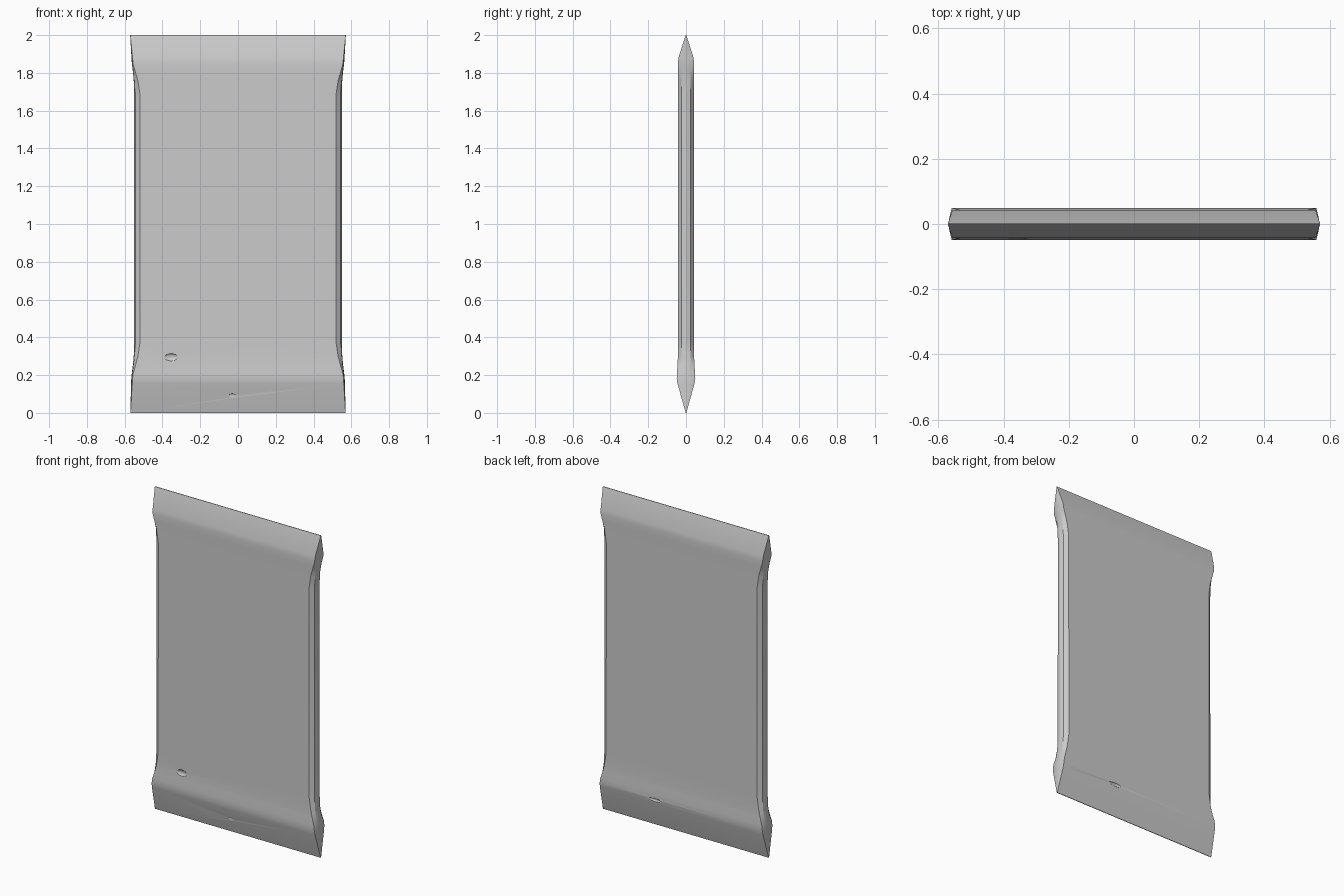
import bpy, bmesh
from mathutils import Matrix

if "Cube" in bpy.data.objects:
    bpy.data.objects.remove(bpy.data.objects["Cube"])

# Lofted sections: height, half width at mid edge, half width at face, half thickness
SECTIONS = [
    (0.00, 0.570, 0.569, 0.002),
    (0.155, 0.566, 0.560, 0.045),
    (0.18, 0.565, 0.559, 0.049),
    (0.21, 0.562, 0.555, 0.0485),
    (0.25, 0.557, 0.543, 0.045),
    (0.30, 0.552, 0.530, 0.043),
    (0.38, 0.550, 0.518, 0.043),
    (1.68, 0.550, 0.518, 0.042),
    (1.76, 0.552, 0.530, 0.042),
    (1.81, 0.557, 0.545, 0.0425),
    (1.85, 0.562, 0.556, 0.043),
    (1.88, 0.564, 0.558, 0.040),
    (2.00, 0.571, 0.570, 0.002),
]


def ring(z, edge, face, thick):
    shoulder = edge - 0.22 * (edge - face)
    quarter = [(edge, 0), (shoulder, 0.58 * thick), (face, thick)]
    half = quarter + [(-x, y) for x, y in reversed(quarter)]
    return [(x, y, z) for x, y in half + [(-x, -y) for x, y in half[1:-1]]]


# Slab with wedge-shaped, flared ends
bm = bmesh.new()
rings = [[bm.verts.new(p) for p in ring(*s)] for s in SECTIONS]
n = len(rings[0])
for low, high in zip(rings, rings[1:]):
    for i in range(n):
        j = (i + 1) % n
        bm.faces.new((low[i], low[j], high[j], high[i]))
bm.faces.new(rings[0])
bm.faces.new(rings[-1])
bmesh.ops.recalc_face_normals(bm, faces=bm.faces)
mesh = bpy.data.meshes.new("slab")
bm.to_mesh(mesh)
bm.free()
slab = bpy.data.objects.new("slab", mesh)
bpy.context.collection.objects.link(slab)

# Small worn pits: position and radii
PITS = [
    ((-0.355, -0.049, 0.295), (0.04, 0.014, 0.022)),
    ((-0.03, -0.031, 0.09), (0.025, 0.007, 0.012)),
    ((0.18, 0.053, 0.175), (0.05, 0.012, 0.012)),
]
bm = bmesh.new()
for pos, radii in PITS:
    m = Matrix.Translation(pos) @ Matrix.Diagonal((*radii, 1))
    bmesh.ops.create_icosphere(bm, subdivisions=2, radius=1, matrix=m)
mesh = bpy.data.meshes.new("pit_cutter")
bm.to_mesh(mesh)
bm.free()
cutter = bpy.data.objects.new("pit_cutter", mesh)
bpy.context.collection.objects.link(cutter)

cut = slab.modifiers.new("pits", "BOOLEAN")
cut.operation = "DIFFERENCE"
cut.solver = "EXACT"
cut.object = cutter
bpy.context.view_layer.objects.active = slab
slab.select_set(True)
bpy.ops.object.modifier_apply(modifier=cut.name)
bpy.data.objects.remove(cutter)
bpy.ops.object.shade_smooth_by_angle(angle=0.45)
